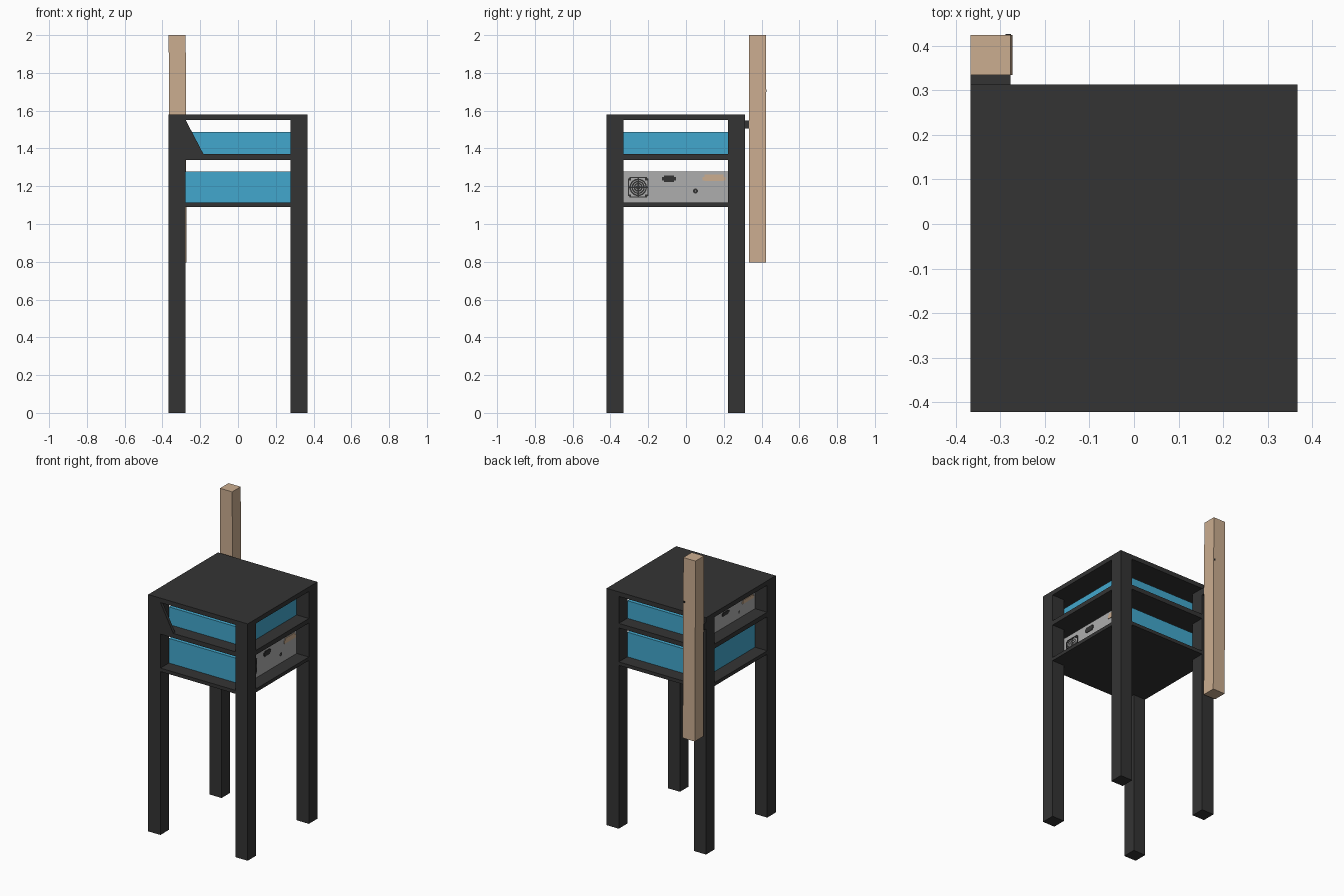
import bpy, bmesh, math
from mathutils import Vector

if "Cube" in bpy.data.objects:
    bpy.data.objects.remove(bpy.data.objects["Cube"])


def material(name, rgb):
    m = bpy.data.materials.new(name)
    m.diffuse_color = (*rgb, 1)
    m.use_nodes = True
    m.node_tree.nodes["Principled BSDF"].inputs["Base Color"].default_value = m.diffuse_color
    return m


DARK = material("dark_charcoal", (0.034, 0.034, 0.034))
BLUE = material("blue", (0.055, 0.39, 0.61))
GREY = material("light_grey", (0.42, 0.42, 0.42))
TAN = material("tan_wood", (0.60, 0.42, 0.28))


def finish(name, bm, *mats):
    bmesh.ops.recalc_face_normals(bm, faces=bm.faces[:])
    me = bpy.data.meshes.new(name)
    bm.to_mesh(me)
    bm.free()
    for m in mats:
        me.materials.append(m)
    ob = bpy.data.objects.new(name, me)
    bpy.context.collection.objects.link(ob)
    return ob


def add_box(bm, lo, hi):
    vs = bmesh.ops.create_cube(bm, size=1)["verts"]
    for v in vs:
        v.co = Vector([lo[i] + (v.co[i] + 0.5) * (hi[i] - lo[i]) for i in range(3)])
    return vs


def box(name, lo, hi, mat):
    bm = bmesh.new()
    add_box(bm, lo, hi)
    return finish(name, bm, mat)


def prism(name, pts, y0, y1, mat):
    bm = bmesh.new()
    f = bm.faces.new([bm.verts.new((x, y0, z)) for x, z in pts])
    ext = bmesh.ops.extrude_face_region(bm, geom=[f])["geom"]
    bmesh.ops.translate(bm, verts=[g for g in ext if isinstance(g, bmesh.types.BMVert)],
                        vec=(0, y1 - y0, 0))
    return finish(name, bm, mat)


X, Y0, Y1, LEG = 0.367, -0.422, 0.313, 0.09
XI, YI0, YI1 = X - LEG, Y0 + LEG, Y1 - LEG

# Legs
for side, x in (("left", -X), ("right", XI)):
    for end, y in (("front", Y0), ("back", YI1)):
        box(f"{end}_{side}_leg", (x, y, 0), (x + LEG, y + LEG, 1.56), DARK)

# Table top and the two shelves
for name, z0, z1 in (("table_top", 1.55, 1.58), ("upper_shelf", 1.34, 1.37),
                     ("lower_shelf", 1.09, 1.113)):
    box(name, (-X, Y0, z0), (X, Y1, z1), DARK)

# Corner brace on the front left leg
prism("corner_brace", [(-XI, 1.55), (-XI, 1.365), (-0.18, 1.365)], Y0, Y0 + 0.02, DARK)

# Wooden post, leaning very slightly, with its mounting block and screw
bm = bmesh.new()
for v in add_box(bm, (-X, 0.334, 0.795), (-X + LEG, 0.424, 2.0)):
    if v.co.z < 1:
        v.co.x += 0.005
finish("wooden_post", bm, TAN)
box("post_mount", (-X, Y1 - 0.01, 1.505), (-XI, 0.336, 1.548), DARK)
box("post_screw", (-0.288, 0.42, 1.7), (-0.276, 0.426, 1.712), DARK)


def on_face(bm, y, z, w, h):
    """flat plate standing just proud of the grey end face"""
    return add_box(bm, (XI - 0.002, y - w / 2, z - h / 2), (XI + 0.004, y + w / 2, z + h / 2))


def ring(bm, y, z, r0, r1, n=24):
    a = [2 * math.pi * i / n for i in range(n)]
    x = XI + 0.004
    o = [bm.verts.new((x, y + r1 * math.cos(t), z + r1 * math.sin(t))) for t in a]
    i_ = [bm.verts.new((x, y + r0 * math.cos(t), z + r0 * math.sin(t))) for t in a]
    for k in range(n):
        j = (k + 1) % n
        bm.faces.new((o[k], o[j], i_[j], i_[k]))


def equipment(prefix, z0, z1, turned):
    """blue case with one grey connector end; turned faces it to the left"""
    h = z1 - z0
    s = h / 0.165
    parts = []

    bm = bmesh.new()
    add_box(bm, (-XI, YI0, z0), (XI, YI1, z1))
    bm.normal_update()
    for f in bm.faces:
        f.material_index = 1 if f.normal.x > 0.9 else 0
    parts.append(finish(prefix + "_case", bm, BLUE, GREY))

    # Fan grille: rounded frame, rings and spokes
    bm = bmesh.new()
    fy, fz = -0.253, z0 + 0.083 * s
    R = 0.053 * s
    for d in (-1, 1):
        on_face(bm, fy + d * R * 0.95, fz, R * 0.1, R * 1.7)
        on_face(bm, fy, fz + d * R * 0.95, R * 1.7, R * 0.1)
        for e in (-1, 1):
            on_face(bm, fy + d * R * 0.8, fz + e * R * 0.8, R * 0.22, R * 0.22)
    for q in (0.15, 0.36, 0.57, 0.78):
        ring(bm, fy, fz, R * (q - 0.06), R * (q + 0.08))
    on_face(bm, fy, fz, R * 0.12, R * 1.8)
    on_face(bm, fy, fz, R * 1.8, R * 0.12)
    parts.append(finish(prefix + "_fan_grille", bm, DARK))

    # Connector and round socket
    bm = bmesh.new()
    on_face(bm, -0.09, z0 + 0.127 * s, 0.055, 0.034 * s)
    on_face(bm, -0.09, z0 + 0.127 * s, 0.075, 0.018 * s)
    ring(bm, 0.05, z0 + 0.064 * s, 0.003, 0.013 * s, 16)
    parts.append(finish(prefix + "_sockets", bm, DARK))

    # Tan terminal strip
    bm = bmesh.new()
    on_face(bm, 0.148, z0 + 0.133 * s, 0.10, 0.034 * s)
    on_face(bm, 0.148, z0 + 0.128 * s, 0.12, 0.02 * s)
    parts.append(finish(prefix + "_terminal_strip", bm, TAN))

    if turned:
        for ob in parts:
            for v in ob.data.vertices:
                v.co.x, v.co.y = -v.co.x, YI0 + YI1 - v.co.y


equipment("lower", 1.11, 1.277, False)
equipment("upper", 1.368, 1.487, True)
